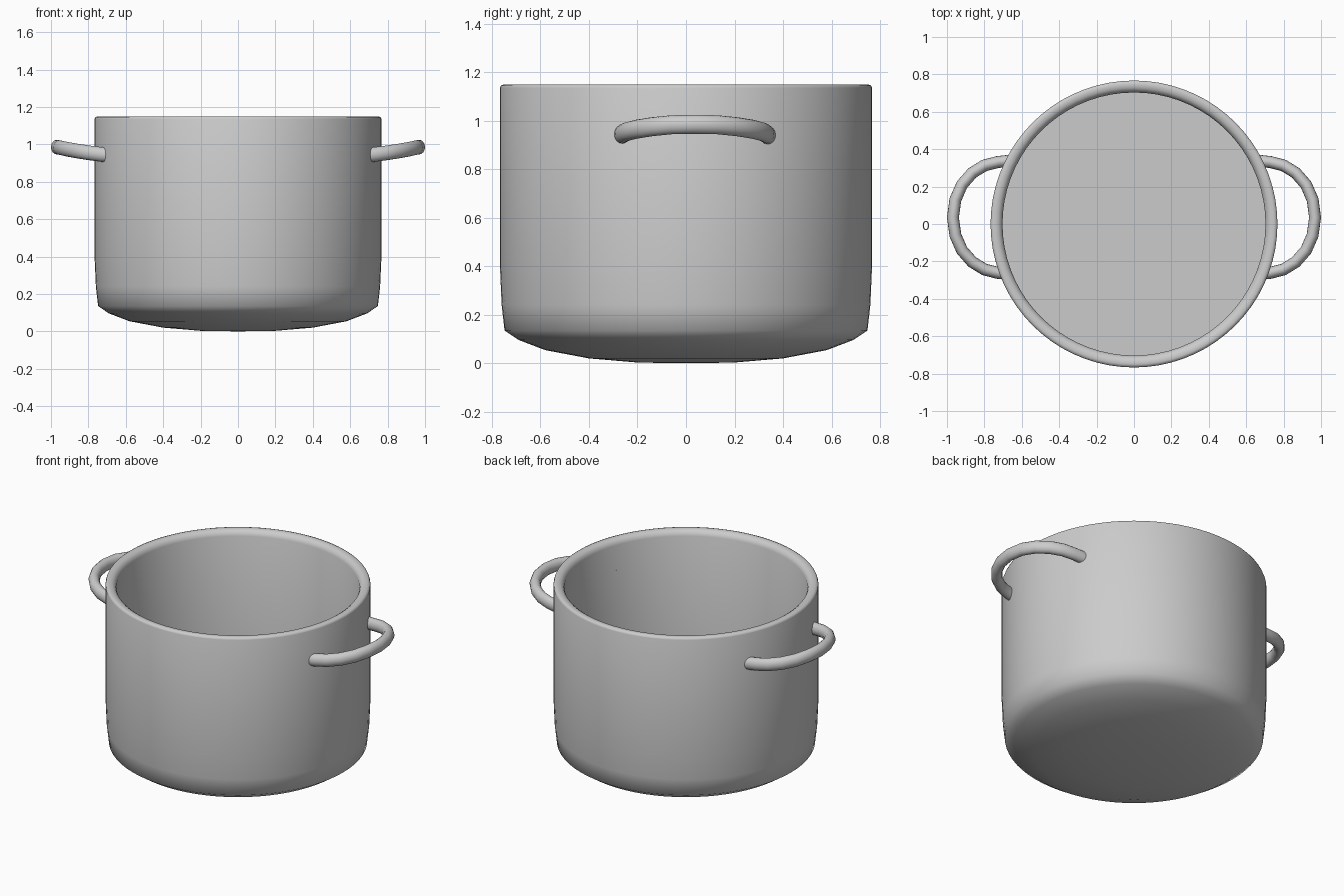
import bpy, bmesh, math
from mathutils import Vector

if "Cube" in bpy.data.objects:
    bpy.data.objects.remove(bpy.data.objects["Cube"])


def finish(name, bm, angle):
    bmesh.ops.remove_doubles(bm, verts=bm.verts, dist=1e-5)
    bmesh.ops.recalc_face_normals(bm, faces=bm.faces)
    mesh = bpy.data.meshes.new(name)
    bm.to_mesh(mesh)
    bm.free()
    obj = bpy.data.objects.new(name, mesh)
    bpy.context.collection.objects.link(obj)
    bpy.ops.object.select_all(action='DESELECT')
    obj.select_set(True)
    bpy.context.view_layer.objects.active = obj
    bpy.ops.object.shade_smooth_by_angle(angle=math.radians(angle))
    return obj


# Pot body: one lathed profile, outside then over the rim to the inner floor
profile = [(0, 0), (0.2, 0.003), (0.4, 0.02), (0.58, 0.054), (0.69, 0.096),
           (0.748, 0.135), (0.76, 0.24), (0.767, 0.4), (0.767, 1.135),
           (0.763, 1.145), (0.75, 1.15), (0.728, 1.147), (0.712, 1.136),
           (0.703, 1.115), (0.703, 0.14), (0, 0.14)]
bm = bmesh.new()
verts = [bm.verts.new((r, 0, z)) for r, z in profile]
edges = [bm.edges.new(pair) for pair in zip(verts, verts[1:])]
bmesh.ops.spin(bm, geom=verts + edges, cent=(0, 0, 0), axis=(0, 0, 1),
               angle=math.tau, steps=72, use_duplicate=False)
finish("pot_body", bm, 60)


# Loop handles: oval section swept along a half loop that rises outward
def handle(name, side):
    half = [(0.665, 0.303, 0.940), (0.73, 0.296, 0.946), (0.80, 0.278, 0.955),
            (0.865, 0.238, 0.965), (0.92, 0.175, 0.975), (0.955, 0.095, 0.983)]
    path = half + [(0.968, 0, 0.985)] + [(x, -y, z) for x, y, z in half[::-1]]
    path = [Vector((side * x, y + 0.035, z)) for x, y, z in path]
    bm = bmesh.new()
    rings = []
    for i, p in enumerate(path):
        t = (path[min(i + 1, len(path) - 1)] - path[max(i - 1, 0)]).normalized()
        out = t.cross(Vector((0, 0, 1))).normalized()
        up = out.cross(t)
        angles = [math.tau * k / 16 for k in range(16)]
        rings.append([bm.verts.new(p + out * 0.032 * math.cos(a)
                                   + up * 0.039 * math.sin(a)) for a in angles])
    for a, b in zip(rings, rings[1:]):
        for k in range(16):
            n = (k + 1) % 16
            bm.faces.new((a[k], a[n], b[n], b[k]))
    bm.faces.new(rings[0])
    bm.faces.new(rings[-1])
    finish(name, bm, 50)


handle("right_handle", 1)
handle("left_handle", -1)
